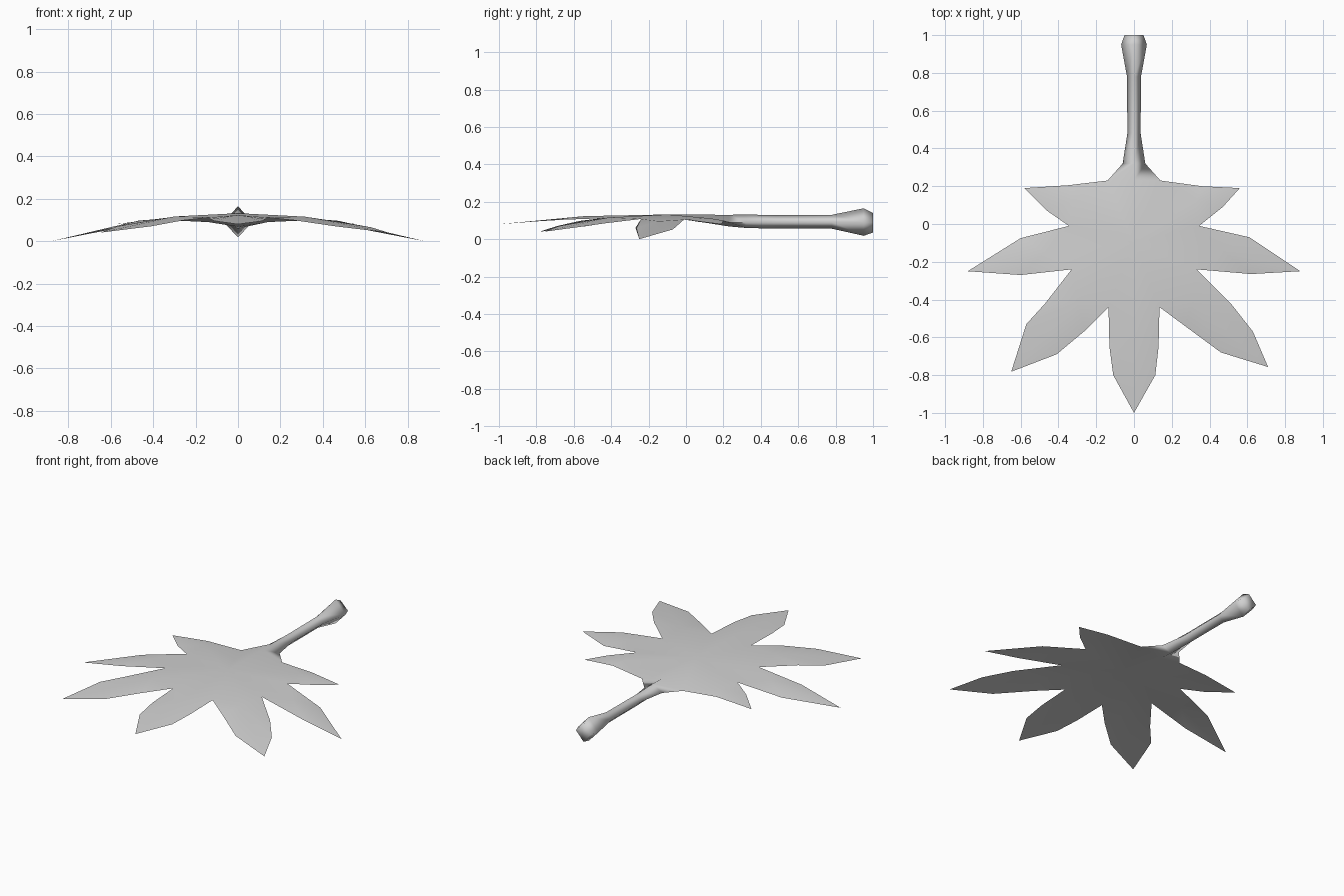
import bpy, bmesh
from mathutils import Vector

if "Cube" in bpy.data.objects:
    bpy.data.objects.remove(bpy.data.objects["Cube"])

mat = bpy.data.materials.new("plain grey")
mat.diffuse_color = (0.64, 0.64, 0.64, 1)
mat.use_nodes = True
mat.node_tree.nodes["Principled BSDF"].inputs["Base Color"].default_value = mat.diffuse_color

# Leaf blade: notches between lobes, and edge points of each lobe (clockwise from stem)
hub_top, hub_low = (0, -0.1, 0.132), (0, -0.1, 0.12)
crest, keel = (0, 0.23, 0.13), (0, 0.23, 0.068)
notches = [(0.14, 0.23, 0.09), (0.345, -0.01, 0.105), (0.33, -0.24, 0.108), (0.135, -0.44, 0.112)]
notches += [(-x, y, z) for x, y, z in reversed(notches)]
lobes = [
    [(0.36, 0.20, 0.1), (0.56, 0.19, 0.08), (0.47, 0.09, 0.092)],
    [(0.61, -0.07, 0.052), (0.88, -0.25, 0.0), (0.62, -0.265, 0.058)],
    [(0.52, -0.43, 0.085), (0.63, -0.57, 0.065), (0.71, -0.757, 0.04), (0.46, -0.68, 0.07), (0.27, -0.54, 0.098)],
    [(0.13, -0.65, 0.104), (0.113, -0.80, 0.095), (0, -1.0, 0.08), (-0.11, -0.80, 0.095), (-0.13, -0.65, 0.104)],
    [(-0.26, -0.565, 0.098), (-0.41, -0.69, 0.07), (-0.65, -0.782, 0.04), (-0.57, -0.53, 0.07), (-0.47, -0.42, 0.088)],
    [(-0.60, -0.27, 0.06), (-0.88, -0.25, 0.0), (-0.60, -0.075, 0.055)],
    [(-0.46, 0.07, 0.092), (-0.58, 0.19, 0.08), (-0.35, 0.205, 0.1)],
]
bm = bmesh.new()


def face(*pts):
    bm.faces.new([bm.verts.new(p) for p in pts])


# each lobe is a fan round its midrib, once above and once below
for i, lobe in enumerate(lobes):
    a, b = notches[i], notches[i + 1]
    core = [Vector(p) for p in (a, lobe[0], lobe[-1], b)]
    mid = sum(core, Vector()) / 4
    for hub, rise, top in ((hub_top, 0.015, True), (hub_low, 0.009, False)):
        m = mid + Vector((0, 0, rise))
        ring = [hub, a] + lobe + [b]
        for p, q in zip(ring, ring[1:] + ring[:1]):
            face(m, q, p) if top else face(m, p, q)

# where the blade meets the stem
for hub, ridge, top in ((hub_top, crest, True), (hub_low, keel, False)):
    for p, q in ((ridge, notches[0]), (notches[-1], ridge)):
        face(hub, q, p) if top else face(hub, p, q)

# Stem: diamond sections (y, half width, side z, top z, bottom z)
rings = [(1.0, 0.05, 0.09, 0.14, 0.035), (0.95, 0.068, 0.09, 0.165, 0.018),
         (0.78, 0.037, 0.092, 0.13, 0.056), (0.48, 0.035, 0.092, 0.128, 0.056),
         (0.32, 0.06, 0.09, 0.132, 0.06), (0.23, 0.14, 0.09, 0.13, 0.068)]
loops = [[(w, y, s), (0, y, t), (-w, y, s), (0, y, u)] for y, w, s, t, u in rings]
for A, B in zip(loops, loops[1:]):
    for k in range(4):
        j = (k + 1) % 4
        face(A[k], A[j], B[j], B[k])
face(*reversed(loops[0]))

# weld and smooth everything except the thin rim of the blade
bmesh.ops.remove_doubles(bm, verts=bm.verts, dist=0.0005)
me = bpy.data.meshes.new("leaf_with_stem")
bm.to_mesh(me)
bm.free()
me.materials.append(mat)
ob = bpy.data.objects.new("leaf_with_stem", me)
bpy.context.collection.objects.link(ob)
bpy.context.view_layer.objects.active = ob
ob.select_set(True)
bpy.ops.object.shade_smooth_by_angle(angle=2.1)
